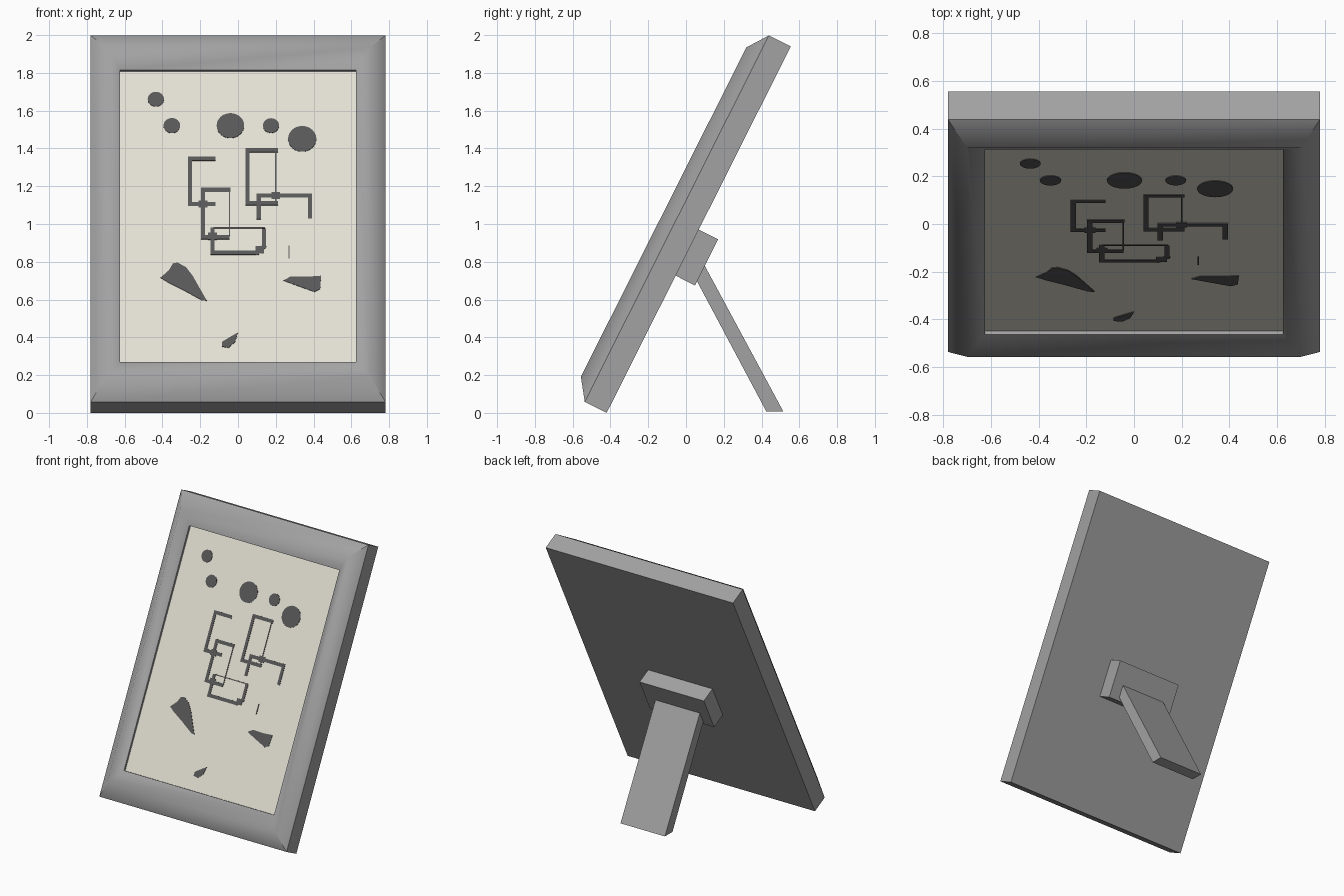
import bpy, bmesh, math
from mathutils import Matrix, Vector

if "Cube" in bpy.data.objects:
    bpy.data.objects.remove(bpy.data.objects["Cube"])

# Leaning frame space: local x = across, y = up the slope, z = out of the front
LEAN = math.atan2(0.8935, 0.449)
TILT = Matrix.Translation((0, -0.42, 0)) @ Matrix.Rotation(LEAN, 4, 'X')
HW, H = 0.78, 2.171          # half width and slope length of the frame
PANEL = 0.143                # depth of the picture surface


def material(name, rgb):
    m = bpy.data.materials.new(name)
    m.diffuse_color = (*rgb, 1)
    m.use_nodes = True
    m.node_tree.nodes["Principled BSDF"].inputs["Base Color"].default_value = m.diffuse_color
    return m


GREY = material("frame_grey", (0.36, 0.36, 0.36))
CREAM = material("paper_cream", (0.77, 0.745, 0.655))
DARK = material("ink_dark_grey", (0.095, 0.095, 0.095))


def finish(bm, name, mat, matrix=TILT):
    bmesh.ops.recalc_face_normals(bm, faces=bm.faces[:])
    bm.transform(matrix)
    me = bpy.data.meshes.new(name)
    bm.to_mesh(me)
    bm.free()
    me.materials.append(mat)
    ob = bpy.data.objects.new(name, me)
    bpy.context.collection.objects.link(ob)
    return ob


def prism(bm, pts, d0, d1):
    """Extrude a flat outline from depth d0 to d1."""
    a = [bm.verts.new((x, y, d0)) for x, y in pts]
    b = [bm.verts.new((x, y, d1)) for x, y in pts]
    bm.faces.new(a[::-1])
    bm.faces.new(b)
    n = len(pts)
    for i in range(n):
        j = (i + 1) % n
        bm.faces.new((a[i], a[j], b[j], b[i]))


def rect(x0, x1, y0, y1):
    return [(x0, y0), (x1, y0), (x1, y1), (x0, y1)]


# Frame moulding: rings of (side inset, end inset, depth)
bm = bmesh.new()
profile = [(0, 0, 0), (0, 0, 0.13), (0.08, 0.11, 0.208),
           (0.155, 0.22, 0.16), (0.155, 0.22, 0.12)]
rings = []
for ix, iy, d in profile:
    rings.append([bm.verts.new((x, y, d)) for x, y in rect(-HW + ix, HW - ix, iy, H - iy)])
bm.faces.new(rings[0][::-1])
bm.faces.new(rings[-1])
for k in range(4):
    for i in range(4):
        j = (i + 1) % 4
        f = bm.faces.new((rings[k][i], rings[k][j], rings[k + 1][j], rings[k + 1][i]))
        f.smooth = k in (1, 2)
ridge, lip = set(rings[2]), set(rings[3])
for e in bm.edges:
    a, b = e.verts
    soft = (a in ridge and (b in ridge or b in lip)) or (b in ridge and a in lip)
    e.smooth = soft
finish(bm, "frame_moulding", GREY)

# Picture sheet, slightly recessed inside the lip
bm = bmesh.new()
prism(bm, rect(-0.626, 0.626, 0.219, H - 0.219), 0.115, PANEL)
finish(bm, "picture_sheet", CREAM)


# Picture marks, given as front view x, z
def slope(z):
    return (z - PANEL * 0.449) / 0.8935


def plate(bm, pts):
    prism(bm, [(x, slope(z)) for x, z in pts], PANEL - 0.002, PANEL + 0.003)


def stroke(bm, pts, w=0.022):
    h = w / 2
    for (x0, z0), (x1, z1) in zip(pts, pts[1:]):
        p, q = Vector((x0, z0)), Vector((x1, z1))
        t = (q - p).normalized() * h
        s = Vector((-t.y, t.x))
        plate(bm, [p - t - s, q + t - s, q + t + s, p - t + s])


# Dots
bm = bmesh.new()
for x, z, r in [(-0.435, 1.66, 0.043), (-0.35, 1.52, 0.044), (-0.04, 1.52, 0.073),
                (0.175, 1.52, 0.043), (0.34, 1.45, 0.075)]:
    plate(bm, [(x + r * math.cos(i * math.tau / 32), z + 0.9 * r * math.sin(i * math.tau / 32))
               for i in range(32)])
finish(bm, "picture_dots", DARK)

# Drops
bm = bmesh.new()
plate(bm, [(-0.41, 0.715), (-0.37, 0.69), (-0.29, 0.65), (-0.19, 0.595), (-0.165, 0.593),
           (-0.24, 0.725), (-0.275, 0.77), (-0.32, 0.795), (-0.345, 0.79), (-0.365, 0.755)])
plate(bm, [(0.24, 0.70), (0.33, 0.667), (0.405, 0.64), (0.435, 0.655), (0.44, 0.725),
           (0.37, 0.72), (0.28, 0.722)])
plate(bm, [(0, 0.425), (-0.035, 0.405), (-0.085, 0.375), (-0.085, 0.35), (-0.05, 0.344),
           (-0.015, 0.375)])
finish(bm, "picture_drops", DARK)

# Open linked line pattern
bm = bmesh.new()
for path in [
    [(-0.13, 1.345), (-0.255, 1.345), (-0.255, 1.105), (-0.13, 1.105)],
    [(-0.05, 1.18), (-0.185, 1.18), (-0.185, 0.93), (-0.055, 0.93)],
    [(-0.135, 0.97), (-0.135, 0.848), (0.1, 0.848), (0.138, 0.88), (0.138, 0.965)],
    [(0.2, 1.39), (0.05, 1.39), (0.05, 1.11), (0.2, 1.11)],
    [(0.11, 1.035), (0.11, 1.15), (0.382, 1.15), (0.382, 1.04)],
]:
    stroke(bm, path)
for path in [[(-0.045, 1.17), (-0.045, 0.94)], [(-0.13, 0.98), (0.14, 0.98)],
             [(0.2, 1.38), (0.2, 1.12)], [(0.27, 0.88), (0.27, 0.82)]]:
    stroke(bm, path, 0.007)
for x, z in [(-0.185, 1.105), (0.2, 1.15), (-0.135, 0.935), (0.115, 0.862)]:
    stroke(bm, [(x - 0.004, z), (x + 0.004, z)], 0.038)
finish(bm, "picture_lines", DARK)

# Stand block on the back
bm = bmesh.new()
prism(bm, rect(-0.268, 0.268, 0.813, 1.086), -0.115, 0.01)
finish(bm, "stand_block", GREY)

# Slanted leg: side outline (y, z) extruded across x, upper end inside the block
bm = bmesh.new()
prism(bm, [(0.425, 0.008), (0.515, 0.008), (0.08, 0.815), (0.023, 0.763)], -0.185, 0.185)
TO_X = Matrix(((0, 0, 1, 0), (1, 0, 0, 0), (0, 1, 0, 0), (0, 0, 0, 1)))
finish(bm, "stand_leg", GREY, TO_X)
